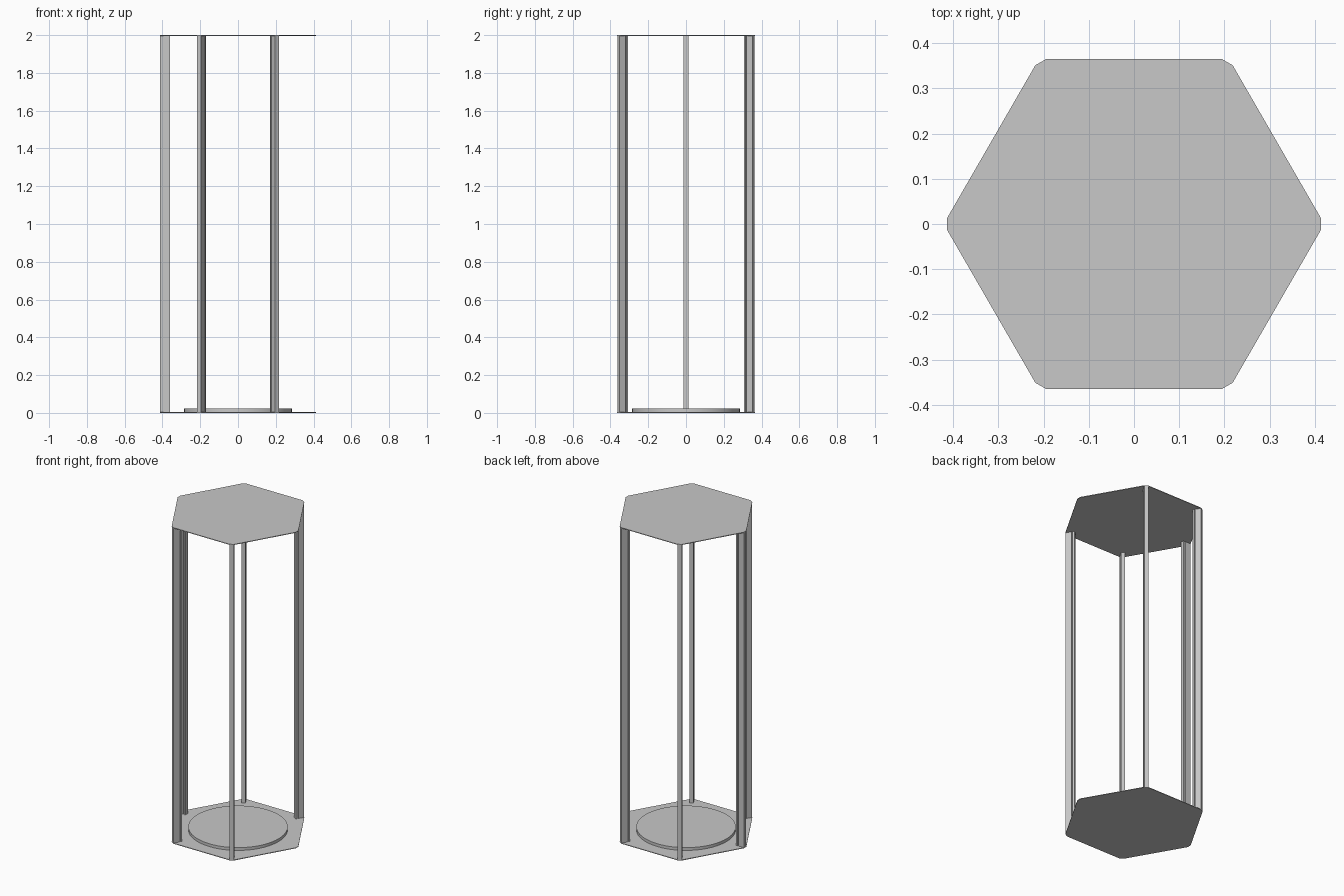
import bpy
import bmesh
from math import cos, sin, radians

cube = bpy.data.objects.get("Cube")
if cube:
    bpy.data.objects.remove(cube, do_unlink=True)

HEIGHT = 2.0
PLATE = 0.004
REACH = 0.413        # centre to the clipped corner of the hexagon
HALF_CORNER = 0.0135
DISC_RADIUS = 0.285

grey = bpy.data.materials.new("neutral grey")
grey.use_nodes = True
colour = (0.58, 0.58, 0.58, 1)
grey.diffuse_color = colour
grey.node_tree.nodes["Principled BSDF"].inputs["Base Color"].default_value = colour


def turned(points, degrees):
    c, s = cos(radians(degrees)), sin(radians(degrees))
    return [(x * c - y * s, x * s + y * c) for x, y in points]


def prism(name, outline, bottom, top):
    """Extrude a flat outline upward into a closed solid."""
    bm = bmesh.new()
    base = bm.faces.new([bm.verts.new((x, y, bottom)) for x, y in outline])
    grown = bmesh.ops.extrude_face_region(bm, geom=[base], use_keep_orig=True)
    raised = [v for v in grown["geom"] if isinstance(v, bmesh.types.BMVert)]
    bmesh.ops.translate(bm, verts=raised, vec=(0, 0, top - bottom))
    bmesh.ops.recalc_face_normals(bm, faces=bm.faces)
    mesh = bpy.data.meshes.new(name)
    bm.to_mesh(mesh)
    bm.free()
    mesh.materials.append(grey)
    obj = bpy.data.objects.new(name, mesh)
    bpy.context.collection.objects.link(obj)
    return obj


# Hexagonal plates with clipped corners
corner = [(REACH, -HALF_CORNER), (REACH, HALF_CORNER)]
hexagon = [p for i in range(6) for p in turned(corner, 60 * i)]
prism("base_plate", hexagon, 0, PLATE)
prism("top_plate", hexagon, HEIGHT - PLATE, HEIGHT)

# Grooved posts at every corner but one, which is left open
half = [(REACH, 0.012), (0.377, 0.012), (0.377, 0.005),
        (0.37, 0.005), (0.37, 0.012), (0.36, 0.012)]
post_profile = half + [(x, -y) for x, y in reversed(half)]
names = ["back_left_post", "back_right_post", "right_post",
         "front_right_post", "front_left_post"]
for i, name in enumerate(names, start=1):
    prism(name, turned(post_profile, 60 * i), PLATE, HEIGHT - PLATE)

# Round platform resting on the base
circle = [p for i in range(64) for p in turned([(DISC_RADIUS, 0)], i * 360 / 64)]
disc = prism("round_platform", circle, PLATE, 0.022)
bpy.ops.object.select_all(action="DESELECT")
disc.select_set(True)
bpy.context.view_layer.objects.active = disc
bpy.ops.object.shade_smooth_by_angle(angle=radians(30))
